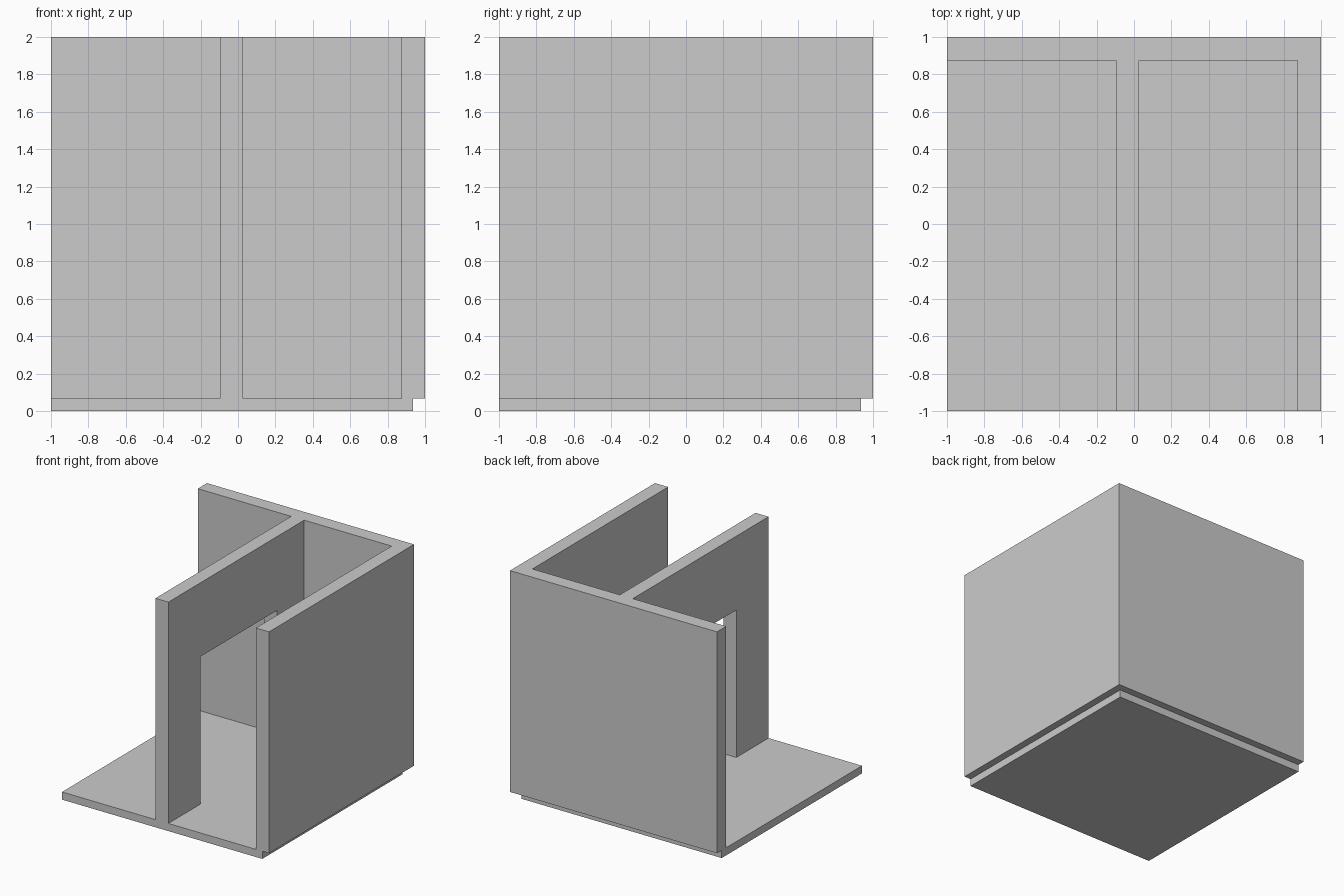
import bpy
import bmesh
from mathutils import Vector

if "Cube" in bpy.data.objects:
    bpy.data.objects.remove(bpy.data.objects["Cube"])


def extrude_profile(name, points, offset):
    """Solid made by sweeping one flat outline along a straight offset."""
    bm = bmesh.new()
    face = bm.faces.new([bm.verts.new(p) for p in points])
    swept = bmesh.ops.extrude_face_region(bm, geom=[face], use_keep_orig=True)
    top = [v for v in swept["geom"] if isinstance(v, bmesh.types.BMVert)]
    bmesh.ops.translate(bm, verts=top, vec=Vector(offset))
    bmesh.ops.recalc_face_normals(bm, faces=bm.faces)
    mesh = bpy.data.meshes.new(name)
    bm.to_mesh(mesh)
    bm.free()
    obj = bpy.data.objects.new(name, mesh)
    bpy.context.collection.objects.link(obj)
    return obj


FLOOR = 0.067       # floor thickness
TOP = 2.0           # wall top
LIP = 0.935         # floor edge, set in under the outer walls
INNER = 0.873       # inner face of the outer walls

# Floor slab
extrude_profile("floor", [(-1, -1, 0), (LIP, -1, 0), (LIP, LIP, 0), (-1, LIP, 0)],
                (0, 0, FLOOR))

# Back and right outer walls, one L-shaped plan
plan = [(-1, INNER), (INNER, INNER), (INNER, -1), (1, -1), (1, 1), (-1, 1)]
extrude_profile("outer_walls", [(x, y, FLOOR) for x, y in plan],
                (0, 0, TOP - FLOOR))

# Partition wall with a doorway down to the floor
portal = [(-1, FLOOR), (-0.556, FLOOR), (-0.556, 1.355), (0.5, 1.355),
          (0.5, FLOOR), (INNER, FLOOR), (INNER, TOP), (-1, TOP)]
extrude_profile("partition_wall", [(-0.097, y, z) for y, z in portal],
                (0.125, 0, 0))
